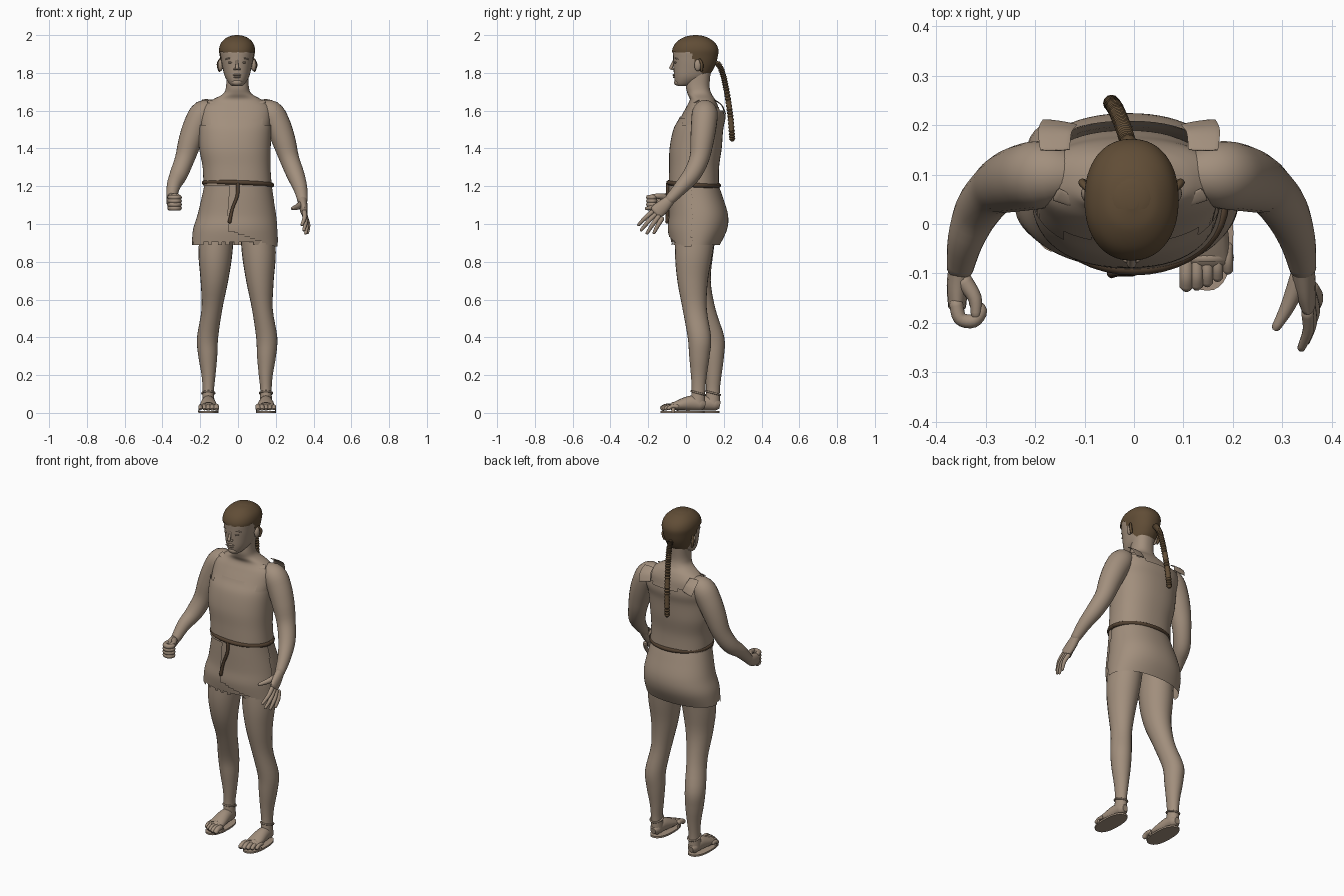
import bpy, bmesh, math, random
from mathutils import Vector

random.seed(4)
if "Cube" in bpy.data.objects:
    bpy.data.objects.remove(bpy.data.objects["Cube"])


def material(name, color):
    m = bpy.data.materials.new(name)
    m.use_nodes = True
    m.diffuse_color = (*color, 1)
    m.node_tree.nodes["Principled BSDF"].inputs["Base Color"].default_value = (*color, 1)
    return m


skin = material("tan skin and cloth", (.36, .275, .205))
hair = material("dark brown hair", (.118, .074, .037))
cord = material("brown cord", (.085, .053, .031))


def finish(name, bm, mat):
    bmesh.ops.recalc_face_normals(bm, faces=bm.faces[:])
    mesh = bpy.data.meshes.new(name)
    bm.to_mesh(mesh)
    bm.free()
    mesh.materials.append(mat)
    mesh.shade_smooth()
    mesh.set_sharp_from_angle(angle=math.radians(50))
    ob = bpy.data.objects.new(name, mesh)
    bpy.context.collection.objects.link(ob)


def smooth_path(rows, sub):
    """Catmull-Rom interpolation through rows of numbers."""
    out = []
    for i in range(len(rows) - 1):
        near = [rows[max(0, min(len(rows) - 1, i + k))] for k in (-1, 0, 1, 2)]
        for step in range(sub):
            t = step / sub
            out.append([b + .5 * t * (c - a + t * (2*a - 5*b + 4*c - d + t * (3*(b - c) + d - a)))
                        for a, b, c, d in zip(*near)])
    return out + [list(rows[-1])]


def skin_rings(name, rings, mat, keep=None):
    bm = bmesh.new()
    loops = [[bm.verts.new(p) for p in ring] for ring in rings]
    n = len(loops[0])
    for lo, hi in zip(loops, loops[1:]):
        for i in range(n):
            j = (i + 1) % n
            bm.faces.new((lo[i], lo[j], hi[j], hi[i]))
    bm.faces.new(loops[0])
    bm.faces.new(loops[-1])
    if keep:
        gone = [f for f in bm.faces if len(f.verts) > 4 or not keep(f.calc_center_median())]
        bmesh.ops.delete(bm, geom=gone, context='FACES')
    finish(name, bm, mat)


def loft(name, rows, mat, n=32, sub=4, power=2.3, grow=0, lift=0, keep=None):
    """Stacked rounded sections; a row is z, x min, x max, y min, y max."""
    rings = []
    for z, x0, x1, y0, y1 in smooth_path(rows, sub):
        ring = []
        for i in range(n):
            a = math.tau * i / n
            c, s = (math.copysign(abs(v) ** (2 / power), v) for v in (math.cos(a), math.sin(a)))
            ring.append(((x0 + x1) / 2 + c * ((x1 - x0) / 2 + grow),
                         (y0 + y1) / 2 + s * ((y1 - y0) / 2 + grow), z + lift))
        rings.append(ring)
    skin_rings(name, rings, mat, keep)


def tube(name, rows, mat, n=16, sub=4, ref=(1, 0, 0)):
    """Round-ended tube; a row is x, y, z, radius, optional second radius."""
    rows = smooth_path([(*r, r[3]) if len(r) == 4 else r for r in rows], sub)
    pts = [Vector(r[:3]) for r in rows]
    rings = []
    for i, r in enumerate(rows):
        t = (pts[min(i + 1, len(pts) - 1)] - pts[max(i - 1, 0)]).normalized()
        u = t.cross(Vector(ref)).normalized()
        v = t.cross(u)

        def ring(push=0, k=1):
            return [pts[i] + t * push + (u * math.cos(a) * r[3] + v * math.sin(a) * r[4]) * k
                    for a in (math.tau * j / n for j in range(n))]
        cap = .6 * min(r[3], r[4])
        if i == 0:
            rings.append(ring(-cap, .55))
        rings.append(ring())
        if i == len(rows) - 1:
            rings.append(ring(cap, .55))
    skin_rings(name, rings, mat)


def ball(name, center, size, mat):
    bm = bmesh.new()
    bmesh.ops.create_uvsphere(bm, u_segments=20, v_segments=12, radius=1)
    for v in bm.verts:
        v.co = Vector(center) + Vector(a * b for a, b in zip(v.co, size))
    finish(name, bm, mat)


# Torso, shoulders and neck
waist = [(1.2, -.176, .172, -.085, .168), (1.3, -.18, .165, -.082, .168),
         (1.4, -.198, .166, -.08, .182), (1.5, -.2, .17, -.06, .19)]
loft("torso", waist + [(1.57, -.2, .175, -.025, .178), (1.62, -.19, .17, .002, .17),
     (1.658, -.135, .125, .02, .155), (1.69, -.078, .072, .008, .135),
     (1.73, -.063, .057, .0, .125), (1.8, -.062, .056, .01, .13)], skin, n=56, sub=6)


# Torn shirt with a stepped neckline and a loose back
def shirt_area(p):
    if p.y < .07:
        return p.z < 1.555 + .015 * (abs(p.x + .01) < .07) - .025 * (abs(p.x + .01) > .14)
    return p.z < 1.585 + .35 * max(0, abs(p.x + .01) - .06) and not (p.z > 1.5 and p.y < .12)


loft("shirt", waist + [(1.57, -.2, .175, -.025, .202), (1.66, -.18, .16, .0, .19)],
     skin, n=56, sub=6, grow=.007, keep=shirt_area)

# Torn shoulder scraps, back and front
for s in (-1, 1):
    tube("back_shoulder_scrap", [(s*.14 - .01, .206, 1.59, .036, .003),
         (s*.15 - .01, .188, 1.63, .034, .003), (s*.15 - .01, .15, 1.658, .03, .003)],
         skin, ref=(0, 1, .7))
    tube("front_shoulder_scrap", [(s*.115 - .008, .045, 1.645, .012, .003),
         (s*.15 - .008, .06, 1.65, .016, .003)], skin, ref=(0, -.6, 1))

# Short ragged skirt with a diagonal wrap in front
skirt = [(1.22, -.175, .17, -.082, .167), (1.15, -.19, .18, -.083, .192),
         (1.05, -.214, .197, -.083, .222), (.97, -.238, .204, -.088, .217),
         (.88, -.245, .204, -.074, .174)]
ragged = [random.choice((0, 0, .012, .02)) for i in range(80)]
loft("skirt", skirt, skin, n=72, sub=6, power=2.2,
     keep=lambda p: p.z > .885 + ragged[int((p.x + .3) * 80)] * (p.y < .05))
loft("skirt_wrap", skirt, skin, n=96, sub=10, power=2.2, grow=.008,
     keep=lambda p: p.y < .03 and p.x > -.05 and p.z > .965 - .34 * (p.x + .05))

# Rope belt and its hanging end
loop = [math.tau * i / 40 for i in range(41)]
tube("belt", [(.18 * math.cos(a), .041 + .133 * math.sin(a),
     1.212 - .006 * math.cos(a) - .008 * math.sin(a), .012) for a in loop], cord, n=10, sub=1, ref=(0, 0, 1))
tube("belt_end", [(.0, -.095, 1.215, .01), (-.004, -.097, 1.15, .009), (-.03, -.098, 1.08, .008),
     (-.045, -.1, 1.01, .01)], cord, n=10)

# Arms
arm = [(.11, .1, 1.605, .045), (.17, .1, 1.59, .067), (.208, .095, 1.53, .068), (.243, .085, 1.44, .062),
       (.272, .07, 1.345, .052), (.305, .03, 1.26, .047), (.33, -.03, 1.19, .037), (.342, -.09, 1.125, .027)]
tube("left_arm", arm, skin, n=24)
tube("right_arm", [(-x - .01, y, z + .015 * (z < 1.2), r) for x, y, z, r in arm], skin, n=24)

# Open left hand
tube("left_palm", [(.341, -.08, 1.133, .026, .024), (.346, -.125, 1.09, .037, .022),
     (.352, -.16, 1.06, .038, .016)], skin)
for i, (y, z) in enumerate([(-.252, .995), (-.238, .967), (-.207, .95), (-.17, .952)]):
    base = Vector((.351 + .003 * i, -.178 + .017 * i, 1.065 - .012 * i))
    tip = Vector((.338 + .01 * i, y, z))
    mid = (base + tip) / 2 + Vector((.008, 0, .003))
    tube("left_finger", [(*base, .013), (*mid, .0115), (*tip, .008)], skin, n=10)
tube("left_thumb", [(.336, -.105, 1.105, .02), (.312, -.165, 1.09, .015), (.287, -.21, 1.082, .009)],
     skin, n=10, ref=(0, 0, 1))

# Closed right hand
tube("right_palm", [(-.352, -.085, 1.142, .027, .023), (-.357, -.125, 1.122, .036, .022),
     (-.358, -.168, 1.113, .036, .018)], skin)
for i in range(4):
    z = 1.141 - .019 * i
    tube("right_finger", [(-.36, -.16, z, .014), (-.352, -.191, z, .014), (-.325, -.196, z, .014),
         (-.31, -.175, z, .013), (-.326, -.16, z, .01)], skin, n=10, ref=(0, 0, 1))
tube("right_thumb", [(-.345, -.115, 1.143, .018), (-.322, -.15, 1.148, .014), (-.32, -.185, 1.147, .01)],
     skin, n=10, ref=(0, 0, 1))

# Legs: height, centre x, half width, left centre y, right centre y, half depth
leg = [(1.05, .1, .09, .06, .065, .11), (.85, .113, .09, .042, .045, .1), (.7, .119, .073, .035, .05, .081),
       (.55, .132, .055, .046, .092, .064), (.4, .155, .056, .071, .141, .062), (.3, .154, .05, .071, .147, .054),
       (.2, .15, .037, .068, .146, .042), (.12, .151, .03, .066, .143, .036), (.05, .151, .033, .062, .14, .04)]
for side, s, col in (("left", 1, 3), ("right", -1, 4)):
    off = -.003 if s > 0 else -.006
    loft(side + "_leg", [(r[0], s*r[1] + off - r[2], s*r[1] + off + r[2], r[col] - r[5], r[col] + r[5])
         for r in leg], skin, n=24, power=2)
    # Foot, toes and sandal
    cx, cy = s * .151 + off, leg[-1][col]
    tube(side + "_foot", [(cx, cy + .022, .045, .033, .031), (cx, cy - .03, .052, .04, .036),
         (cx, cy - .09, .043, .03, .044), (cx, cy - .14, .031, .017, .046)], skin)
    for i in range(5):
        x = cx + s * (i - 2) * .021
        y = cy - .188 + .002 * i * i
        r = .0145 - .001 * i
        tube(side + "_toe", [(x, y + .05, .034, r), (x, y + .02, .034, r), (x, y, .023, r)], skin, n=10)
    loft(side + "_sole", [(0, cx - .053, cx + .053, cy - .197, cy + .037),
         (.01, cx - .053, cx + .053, cy - .197, cy + .037)], skin, sub=1, power=2.4)
    tube(side + "_ankle_strap", [(cx + .033 * math.cos(a), cy + .004 + .038 * math.sin(a),
         .105 - .01 * math.sin(a), .005) for a in loop], skin, n=8, sub=1, ref=(0, 0, 1))
    tube(side + "_toe_strap", [(cx + .051 * math.cos(a), cy - .13, .006 + .049 * math.sin(a), .003, .009)
         for a in loop[:21]], skin, n=8, sub=1, ref=(0, 1, 0))

# Head, with a shell of hair over the crown
head = [(1.73, -.03, .02, -.044, .01), (1.745, -.047, .037, -.056, .05), (1.78, -.069, .059, -.063, .115),
        (1.83, -.082, .072, -.066, .148), (1.88, -.091, .081, -.068, .163), (1.92, -.095, .085, -.067, .166),
        (1.955, -.083, .073, -.047, .147), (1.982, -.053, .043, -.008, .108), (1.993, -.015, .005, .035, .065)]
loft("head", head, skin, sub=5, power=2.2)


def hair_area(p):
    return p.z > 1.914 - .115 * max(0, min(1, (p.y - .02) / .065)) - .009 * abs(math.sin(70 * p.x))


loft("hair", head, hair, n=64, sub=8, power=2.2, grow=.005, lift=.006, keep=hair_area)
ball("crown", (-.005, .052, 1.983), (.05, .055, .017), hair)

# Face
tube("nose", [(-.005, -.062, 1.872, .005), (-.005, -.072, 1.845, .007), (-.005, -.08, 1.824, .01)], skin, n=12)
ball("upper_lip", (-.005, -.061, 1.789), (.022, .01, .006), skin)
ball("lower_lip", (-.005, -.06, 1.778), (.018, .01, .006), skin)
ball("chin", (-.005, -.045, 1.75), (.028, .018, .018), skin)
for s in (-1, 1):
    ball("nostril", (s * .011 - .005, -.069, 1.82), (.008, .009, .006), skin)
    ball("eye", (s * .034 - .005, -.054, 1.855), (.014, .009, .006), skin)
    tube("brow", [(s * .016 - .005, -.062, 1.874, .004), (s * .04 - .005, -.055, 1.878, .004),
         (s * .06 - .005, -.042, 1.872, .003)], skin, n=8, ref=(0, 0, 1))
    ball("ear", (s * .088 - .005, .062, 1.84), (.014, .018, .031), skin)
    tube("ear_lock", [(s * .09 - .005, .072, 1.872, .006), (s * .1 - .005, .084, 1.845, .008),
         (s * .092 - .005, .082, 1.81, .007)], hair, n=8)

# Long rope-like braid
braid = smooth_path([(-.012, .165, 1.853), (-.02, .19, 1.81), (-.028, .212, 1.72),
                     (-.038, .234, 1.58), (-.046, .245, 1.445)], 16)
tube("braid", [(*p, .017 if i % 2 else .0125) for i, p in enumerate(braid)], hair, n=12, sub=1)
